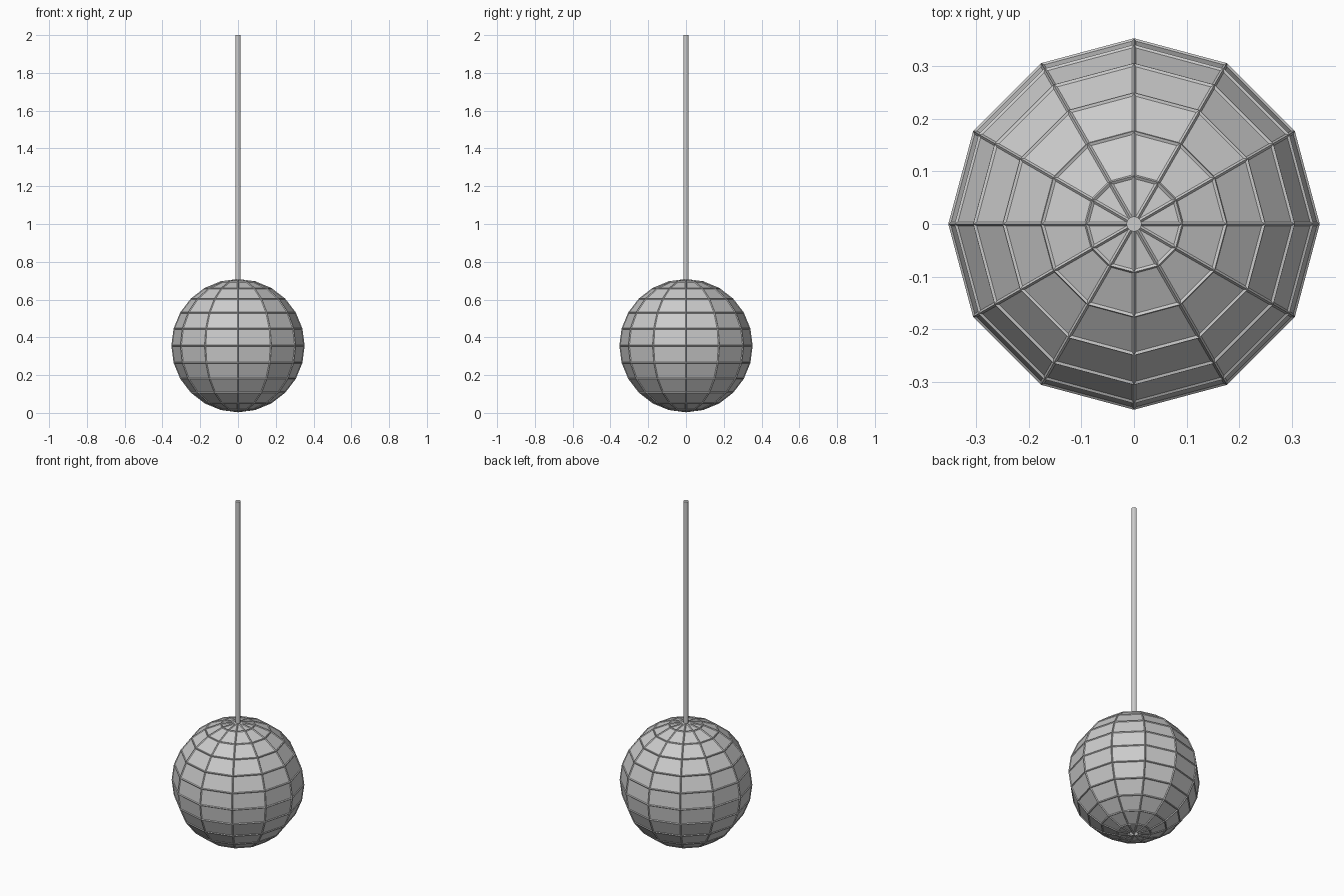
import bpy

if "Cube" in bpy.data.objects:
    bpy.data.objects.remove(bpy.data.objects["Cube"])

R, CZ = 0.349, 0.356

# Faceted mirror surface
bpy.ops.mesh.primitive_uv_sphere_add(segments=12, ring_count=12, radius=R, location=(0, 0, CZ))
ball = bpy.context.object
ball.name = "mirror_tiles"

# Thin raised frame along every tile edge
bpy.ops.mesh.primitive_uv_sphere_add(segments=12, ring_count=12, radius=R, location=(0, 0, CZ))
frame = bpy.context.object
frame.name = "tile_frame"
wire = frame.modifiers.new("frame", 'WIREFRAME')
wire.thickness = 0.008
wire.offset = 0
wire.use_even_offset = True

# Hanging rod
bottom, top = CZ + R - 0.01, 2.0
bpy.ops.mesh.primitive_cylinder_add(vertices=12, radius=0.0145, depth=top - bottom,
                                    location=(0, 0, (top + bottom) / 2))
bpy.context.object.name = "hanging_rod"
